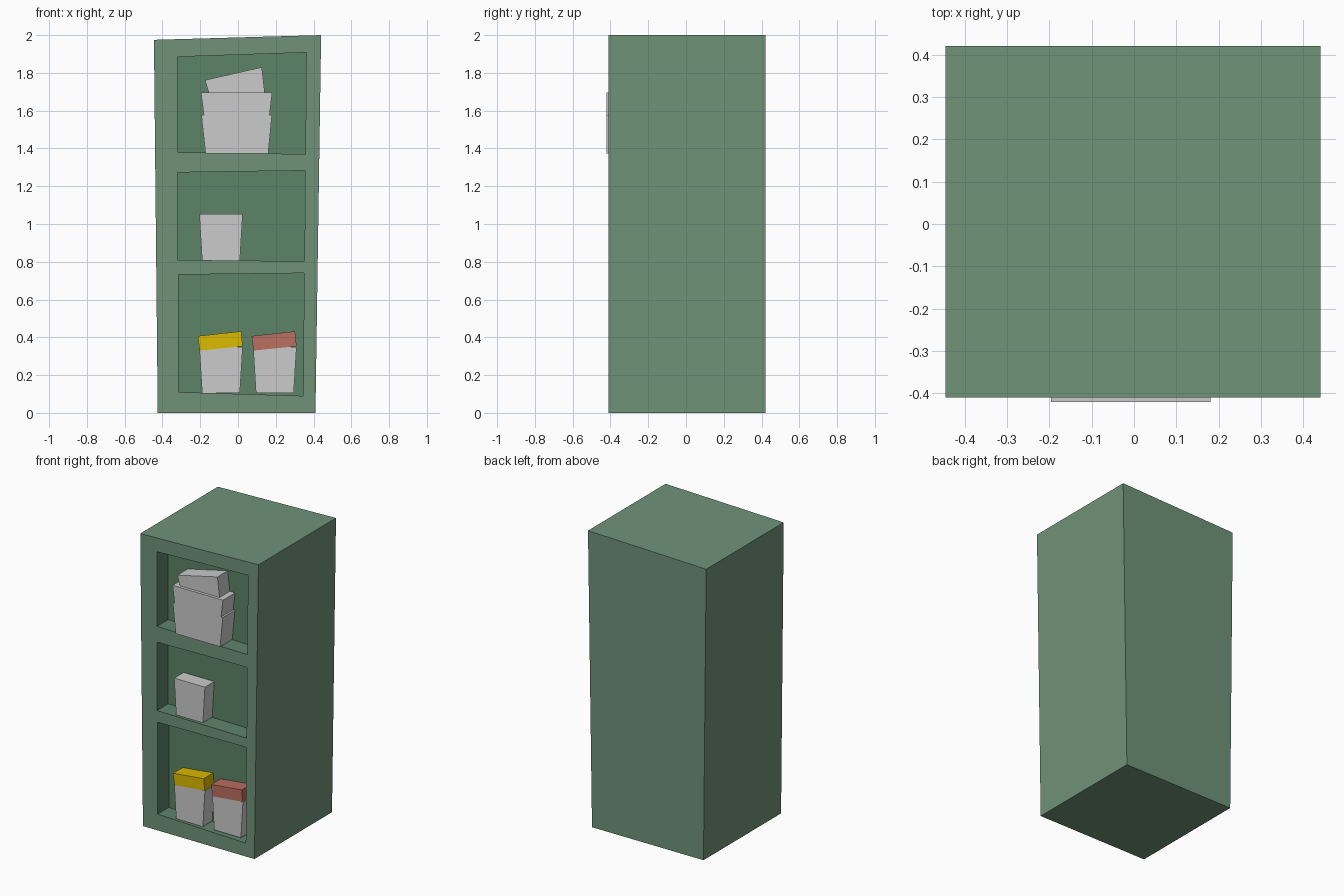
import bpy, bmesh

if "Cube" in bpy.data.objects:
    bpy.data.objects.remove(bpy.data.objects["Cube"])


def material(name, rgb):
    m = bpy.data.materials.new(name)
    m.diffuse_color = (*rgb, 1)
    m.use_nodes = True
    m.node_tree.nodes["Principled BSDF"].inputs["Base Color"].default_value = m.diffuse_color
    return m


def prism(name, outline, y0, y1, mat=None):
    """Extrude an x-z outline (counter-clockwise seen from the front) from y0 to y1."""
    bm = bmesh.new()
    front = [bm.verts.new((x, y0, z)) for x, z in outline]
    back = [bm.verts.new((x, y1, z)) for x, z in outline]
    bm.faces.new(front)
    bm.faces.new(back[::-1])
    n = len(outline)
    for i in range(n):
        j = (i + 1) % n
        bm.faces.new((front[i], back[i], back[j], front[j]))
    bmesh.ops.recalc_face_normals(bm, faces=bm.faces[:])
    mesh = bpy.data.meshes.new(name)
    bm.to_mesh(mesh)
    bm.free()
    ob = bpy.data.objects.new(name, mesh)
    bpy.context.collection.objects.link(ob)
    if mat:
        mesh.materials.append(mat)
    return ob


green = material("cabinet_green", (0.16, 0.29, 0.19))
dark = material("niche_green", (0.11, 0.23, 0.14))
yellow = material("yellow", (0.72, 0.50, 0.0))
red = material("red", (0.50, 0.16, 0.12))

FRONT, BACK, NICHE = -0.41, 0.42, -0.29

# Cabinet body, slightly skewed
body = prism("cabinet", [(-0.425, 0), (0.41, 0), (0.44, 2.0), (-0.445, 1.975)],
             FRONT, BACK, green)
body.data.materials.append(dark)

# Three shelf niches cut into the front
niches = [
    [(-0.315, 0.11), (0.345, 0.09), (0.35, 0.74), (-0.315, 0.732)],
    [(-0.32, 0.81), (0.352, 0.803), (0.356, 1.283), (-0.32, 1.273)],
    [(-0.32, 1.38), (0.357, 1.37), (0.362, 1.908), (-0.32, 1.885)],
]
for outline in niches:
    cutter = prism("niche_cutter", outline, FRONT - 0.1, NICHE)
    cutter.hide_render = True
    bpy.context.view_layer.objects.active = body
    mod = body.modifiers.new("niche", 'BOOLEAN')
    mod.operation = 'DIFFERENCE'
    mod.solver = 'EXACT'
    mod.object = cutter
    bpy.ops.object.modifier_apply(modifier=mod.name)
    bpy.data.objects.remove(cutter)

# Darker niche interiors
for p in body.data.polygons:
    inside = all(FRONT - 0.01 < body.data.vertices[v].co.y < NICHE + 0.01 for v in p.vertices)
    p.material_index = 1 if inside and p.center.y > FRONT + 0.01 else 0


# Tapered jars, two with tilted lids
def jar(name, x, z, lid=None):
    prism(name, [(x - 0.1, z), (x + 0.1, z), (x + 0.115, z + 0.245), (x - 0.115, z + 0.245)],
          -0.39, NICHE + 0.005)
    if lid:
        prism(name + "_lid", [(x - 0.113, z + 0.225), (x + 0.115, z + 0.248),
                              (x + 0.107, z + 0.327), (x - 0.123, z + 0.302)],
              -0.391, NICHE + 0.005, lid)


jar("middle_jar", -0.09, 0.808)
jar("left_jar", -0.09, 0.105, yellow)
jar("right_jar", 0.195, 0.105, red)

# Stack of boxes on the top shelf
prism("large_box", [(-0.172, 1.374), (0.16, 1.374), (0.18, 1.577), (-0.194, 1.577)],
      -0.42, NICHE + 0.005)
prism("middle_box", [(-0.181, 1.577), (0.167, 1.577), (0.181, 1.695), (-0.196, 1.695)],
      -0.42, NICHE + 0.005)
prism("tilted_box", [(-0.152, 1.685), (0.143, 1.685), (0.126, 1.83), (-0.175, 1.762)],
      -0.40, NICHE + 0.005)
